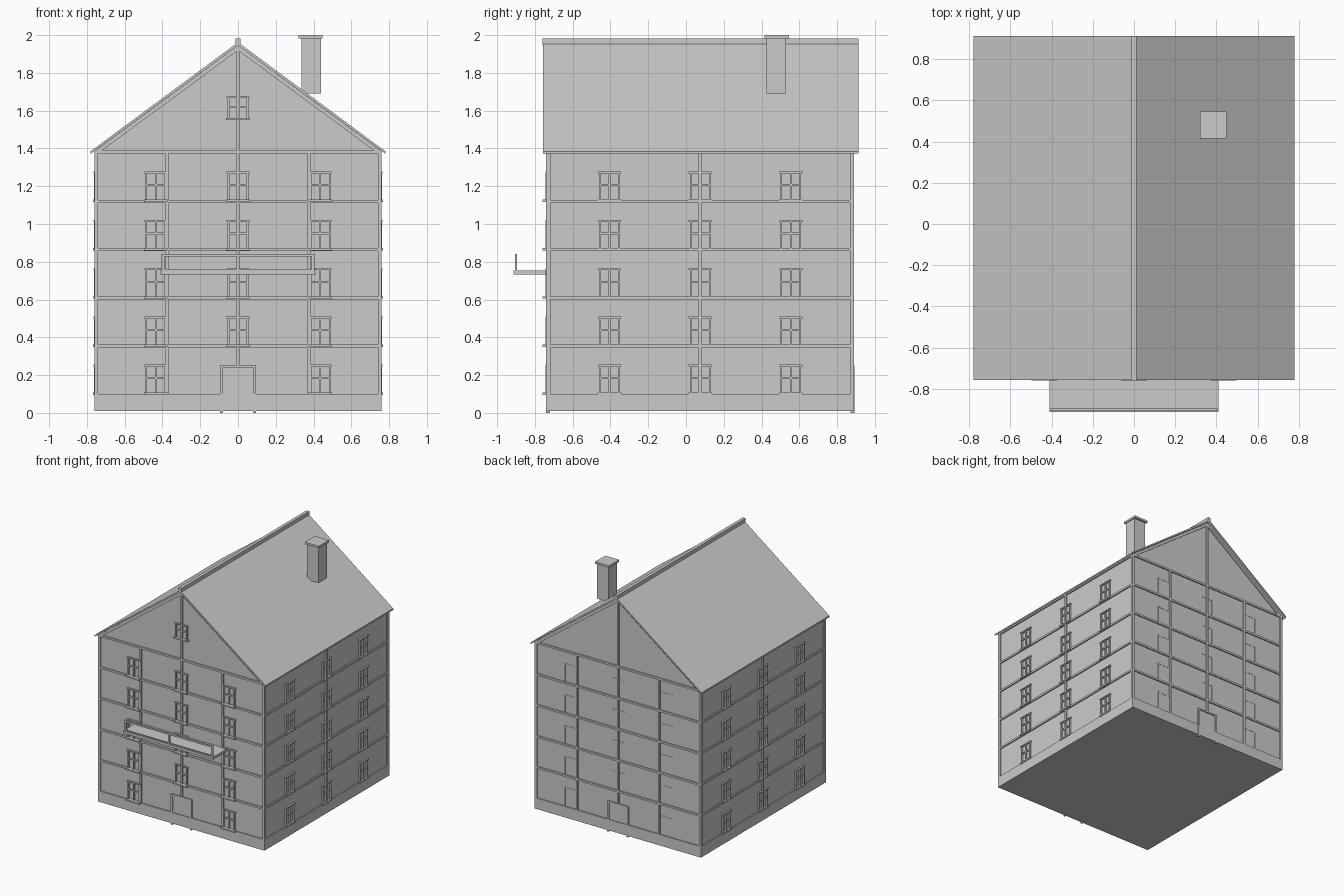
import bpy, bmesh
from mathutils import Vector

if "Cube" in bpy.data.objects:
    bpy.data.objects.remove(bpy.data.objects["Cube"])

grey = bpy.data.materials.new("plain grey")
grey.diffuse_color = (0.6, 0.6, 0.6, 1)
grey.use_nodes = True
grey.node_tree.nodes["Principled BSDF"].inputs["Base Color"].default_value = grey.diffuse_color

X = 0.76                  # half width of the house
YF, YB = -0.74, 0.89      # front and back planes
YM = (YF + YB) / 2
EAVE, APEX = 1.385, 1.955
FLOORS = [0.105, 0.36, 0.615, 0.87, 1.127]   # window bottoms
BEAMS = [0.353, 0.608, 0.865, 1.12]


def finish(name, bm):
    bmesh.ops.recalc_face_normals(bm, faces=bm.faces)
    me = bpy.data.meshes.new(name)
    bm.to_mesh(me)
    bm.free()
    me.materials.append(grey)
    ob = bpy.data.objects.new(name, me)
    bpy.context.collection.objects.link(ob)
    return ob


def add_box(bm, a, b):
    vs = bmesh.ops.create_cube(bm, size=1)["verts"]
    for v in vs:
        v.co = Vector([(a[i] + b[i]) / 2 + v.co[i] * (b[i] - a[i]) for i in range(3)])


def add_prism(bm, pts, y0, y1):
    """Extrude an x/z outline from y0 to y1."""
    f = bm.faces.new([bm.verts.new((x, y0, z)) for x, z in pts])
    ext = bmesh.ops.extrude_face_region(bm, geom=[f], use_keep_orig=True)["geom"]
    for v in ext:
        if isinstance(v, bmesh.types.BMVert):
            v.co.y = y1


def wall_box(bm, side, u0, u1, d0, d1, z0, z1):
    """Box on a wall: u along it, d outward from its plane."""
    if side == "front":
        a, b = (u0, YF - d1), (u1, YF - d0)
    elif side == "back":
        a, b = (u0, YB + d0), (u1, YB + d1)
    elif side == "right":
        a, b = (X + d0, u0), (X + d1, u1)
    else:
        a, b = (-X - d1, u0), (-X - d0, u1)
    add_box(bm, (*a, z0), (*b, z1))


# plinth
bm = bmesh.new()
add_box(bm, (-X, YF, 0.01), (X, YB, 0.1))
finish("plinth", bm)

# recessed wall core with gables
bm = bmesh.new()
r = 0.01
add_prism(bm, [(-X + r, 0.09), (X - r, 0.09), (X - r, EAVE), (0, APEX - 0.02), (-X + r, EAVE)],
          YF + r, YB - r)
finish("walls", bm)

# timber posts and beams on every wall
bm = bmesh.new()
for side in ("front", "back", "right", "left"):
    gable = side in ("front", "back")
    u0, u1 = (-X, X) if gable else (YF, YB)
    for z in BEAMS + [1.382]:
        wall_box(bm, side, u0, u1, -0.02, 0, z - 0.008, z + 0.008)
    for u in ((-0.375, 0.375) if gable else (YM,)):
        wall_box(bm, side, u - 0.008, u + 0.008, -0.02, 0, 0.1, 1.385)
    if gable:
        wall_box(bm, side, -0.008, 0.008, -0.02, 0, 0.25, APEX - 0.02)
for sx in (-1, 1):
    for y0, y1 in ((YF, YF + 0.022), (YB - 0.022, YB)):
        x0, x1 = sorted((sx * X, sx * (X - 0.02)))
        add_box(bm, (x0, y0, 0.1), (x1, y1, 1.385))
        # sloping gable rafters
        add_prism(bm, [(sx * X, 1.385), (0, APEX - 0.01), (0, APEX - 0.036), (sx * 0.725, 1.385)], y0, y1)
finish("timber_frame", bm)


# windows
def add_window(bm, side, u, z0, h=0.15, sill=0.007):
    w, t = 0.055, 0.009
    wall_box(bm, side, u - w, u - w + t, -0.02, 0.003, z0, z0 + h)
    wall_box(bm, side, u + w - t, u + w, -0.02, 0.003, z0, z0 + h)
    wall_box(bm, side, u - w - 0.006, u + w + 0.006, -0.02, 0.004, z0 + h - t, z0 + h)
    wall_box(bm, side, u - w - 0.008, u + w + 0.008, -0.02, sill, z0 - 0.01, z0 + 0.002)
    wall_box(bm, side, u - 0.005, u + 0.005, -0.02, 0.001, z0, z0 + h)
    zc = z0 + h * 0.53
    wall_box(bm, side, u - w, u + w, -0.02, 0.001, zc - 0.005, zc + 0.005)


bm = bmesh.new()
for i, z in enumerate(FLOORS):
    for u in (-0.435, 0, 0.435):
        if u or i:
            add_window(bm, "front", u, z, sill=0.02)
add_window(bm, "front", 0, 1.56, 0.115, sill=0.015)
finish("front_windows", bm)

for side in ("left", "right"):
    bm = bmesh.new()
    for z in FLOORS:
        for u in (-0.405, YM, 0.555):
            add_window(bm, side, u, z)
    finish(side + "_windows", bm)

# back windows lie almost flush with the wall
bm = bmesh.new()
for i, z in enumerate(FLOORS):
    for u in (-0.435, 0, 0.435):
        if u or i:
            for s in (-1, 1):
                wall_box(bm, "back", u + s * 0.055 - 0.004, u + s * 0.055 + 0.004, -0.02, -0.007, z, z + 0.15)
            wall_box(bm, "back", u - 0.055, u + 0.055, -0.02, -0.008, z + 0.142, z + 0.15)
finish("back_windows", bm)

# doors with frames whose feet reach the ground
for side in ("front", "back"):
    bm = bmesh.new()
    for s in (-1, 1):
        a, b = sorted((s * 0.095, s * 0.08))
        wall_box(bm, side, a, b, -0.02, 0.002, 0, 0.252)
    wall_box(bm, side, -0.095, 0.095, -0.02, 0.002, 0.24, 0.252)
    wall_box(bm, side, -0.08, 0.08, -0.02, -0.006, 0.1, 0.24)
    finish(side + "_door", bm)

# balcony slab and open railing
bm = bmesh.new()
add_box(bm, (-0.41, -0.912, 0.733), (0.41, YF + 0.01, 0.754))
finish("balcony_slab", bm)
bm = bmesh.new()
for z0, z1 in ((0.754, 0.761), (0.827, 0.841)):
    add_box(bm, (-0.405, -0.905, z0), (0.405, -0.895, z1))
for x in (-0.396, 0, 0.396):
    add_box(bm, (x - 0.008, -0.905, 0.754), (x + 0.008, -0.895, 0.835))
finish("balcony_railing", bm)

# roof slabs and ridge cap
bm = bmesh.new()
add_prism(bm, [(-0.78, 1.385), (0, 1.962), (0.78, 1.385), (0.78, 1.372), (0, 1.945), (-0.78, 1.372)],
          -0.757, 0.912)
finish("roof", bm)
bm = bmesh.new()
add_box(bm, (-0.013, -0.759, 1.945), (0.013, 0.912, 1.983))
finish("ridge_cap", bm)

# chimney with cap
bm = bmesh.new()
add_box(bm, (0.335, 0.425, 1.69), (0.44, 0.53, 1.985))
add_box(bm, (0.32, 0.415, 1.982), (0.448, 0.545, 2.0))
finish("chimney", bm)
